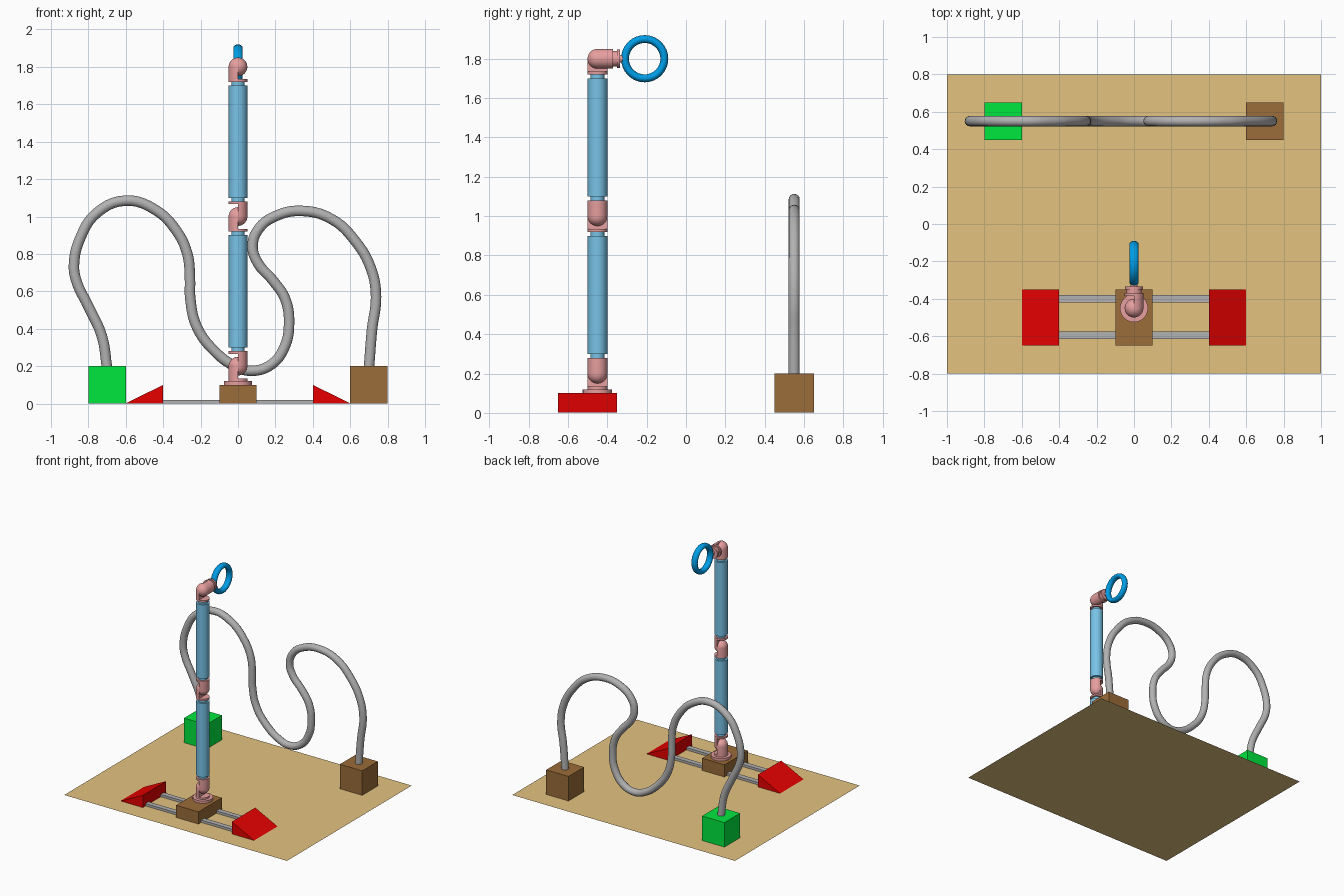
import bpy, bmesh, math
from mathutils import Matrix, Vector

if "Cube" in bpy.data.objects:
    bpy.data.objects.remove(bpy.data.objects["Cube"])


def srgb(*c):
    return [((v / 255 + 0.055) / 1.055) ** 2.4 if v > 10 else v / 255 / 12.92 for v in c] + [1]


def mat(name, *c):
    m = bpy.data.materials.new(name)
    m.diffuse_color = srgb(*c)
    m.use_nodes = True
    m.node_tree.nodes["Principled BSDF"].inputs["Base Color"].default_value = m.diffuse_color
    return m


TAN = mat("sand", 227, 194, 128)
BROWN = mat("brown", 155, 108, 56)
GREEN = mat("green", 0, 232, 62)
RED = mat("red", 232, 0, 0)
GREY = mat("grey", 178, 178, 178)
PINK = mat("pink", 242, 166, 166)
SKY = mat("light_blue", 128, 208, 246)
BLUE = mat("ring_blue", 0, 163, 238)
EPS = .001  # parts rest just above the sheet


def finish(name, bm, material, smooth=False):
    bmesh.ops.recalc_face_normals(bm, faces=bm.faces)
    me = bpy.data.meshes.new(name)
    bm.to_mesh(me)
    bm.free()
    me.materials.append(material)
    ob = bpy.data.objects.new(name, me)
    bpy.context.collection.objects.link(ob)
    if smooth:
        bpy.ops.object.select_all(action='DESELECT')
        ob.select_set(True)
        bpy.context.view_layer.objects.active = ob
        bpy.ops.object.shade_smooth_by_angle(angle=math.radians(35))
    return ob


def box(name, lo, hi, material):
    bm = bmesh.new()
    lo, hi = Vector(lo), Vector(hi)
    bmesh.ops.create_cube(bm, size=1, matrix=Matrix.Translation((lo + hi) / 2)
                          @ Matrix.Diagonal((*(hi - lo), 1)))
    return finish(name, bm, material)


def lathe(name, profile, material, matrix, half=False):
    """Turn an (r, z) profile around z; half keeps x > 0 and closes the cut."""
    bm = bmesh.new()
    vs = [bm.verts.new((0, r, z)) for r, z in profile]
    es = [bm.edges.new(p) for p in zip(vs, vs[1:])]
    bmesh.ops.spin(bm, geom=vs + es, cent=(0, 0, 0), axis=(0, 0, 1),
                   angle=-math.pi if half else -2 * math.pi, steps=16 if half else 32)
    bmesh.ops.remove_doubles(bm, verts=bm.verts, dist=1e-5)
    if half:
        bmesh.ops.edgeloop_fill(bm, edges=[e for e in bm.edges if e.is_boundary])
    bm.transform(matrix)
    return finish(name, bm, material, True)


def disc(name, r, a, b, material, matrix):
    """Cylinder of radius r between heights a and b of the local axis."""
    return lathe(name, [(0, a), (r, a), (r, b), (0, b)], material, matrix)


# ground sheet
bm = bmesh.new()
bm.faces.new([bm.verts.new(p) for p in ((-1, -.8, 0), (1, -.8, 0), (1, .8, 0), (-1, .8, 0))])
finish("ground_sheet", bm, TAN)

# cable end blocks and arm base
box("green_block", (-.8, .45, EPS), (-.6, .65, .2), GREEN)
box("brown_block", (.6, .45, EPS), (.8, .65, .2), BROWN)
box("arm_base", (-.1, -.65, EPS), (.1, -.35, .1), BROWN)

# rails and end ramps
for side, y in (("back", -.4), ("front", -.595)):
    box(side + "_rail", (-.4, y - .02, EPS), (.4, y + .02, .02), GREY)
for side, s in (("left", -1), ("right", 1)):
    bm = bmesh.new()
    a, b = ([bm.verts.new((s * x, y, z)) for x, z in ((.4, EPS), (.6, EPS), (.4, .1))]
            for y in (-.65, -.35))
    bm.faces.new(a)
    bm.faces.new(b)
    for i in range(3):
        j = (i + 1) % 3
        bm.faces.new((a[i], a[j], b[j], b[i]))
    finish(side + "_ramp", bm, RED)

# arm joints: two interlocking half capsules, each ending in a plate
R = .05
capsule = [(0, .08), (R, .08)] + [(R * math.cos(a), -R * math.sin(a))
                                  for a in (math.pi / 2 * i / 10 for i in range(10))] + [(0, -R)]
flip = Matrix.Rotation(math.pi, 4, 'Y')
bend = Matrix.Rotation(-math.pi / 2, 4, 'X')


def joint(name, z, tilt):
    at = Matrix.Translation((0, -.45, z))
    for part, m in (("lower", at @ flip), ("upper", at @ tilt)):
        lathe(f"{name}_{part}_half", capsule, PINK, m, True)
        disc(f"{name}_{part}_plate", R, .066, .08, PINK, m)


joint("base_joint", .2, Matrix())
joint("middle_joint", 1.0, Matrix())
joint("top_joint", 1.8, bend)

# arm tubes with narrow necks
axis = Matrix.Translation((0, -.45, 0))
disc("base_flange", .075, .1, .12, PINK, axis)
for name, z in (("lower", .3), ("upper", 1.1)):
    lathe(name + "_arm_tube", [(0, z - .02), (.035, z - .02), (.035, z), (R, z), (R, z + .6),
                               (.035, z + .6), (.035, z + .62), (0, z + .62)], SKY, axis)

# wrist and ring
wrist = Matrix.Translation((0, -.45, 1.8)) @ bend
lathe("wrist", [(0, .08), (.04, .08), (.04, .1), (.047, .1), (.047, .115), (.02, .115),
                (.02, .135), (0, .135)], PINK, wrist)
ring = [(.1 + .02 * math.cos(a), .025 * math.sin(a))
        for a in (math.tau * i / 16 for i in range(17))]
lathe("ring", ring, BLUE, Matrix.Translation((0, -.21, 1.8)) @ Matrix.Rotation(math.pi / 2, 4, 'Y'))

# winding cable
path = [(-.70, .19), (-.727, .358), (-.80, .52), (-.863, .652), (-.877, .74), (-.84, .893),
        (-.754, 1.02), (-.60, 1.085), (-.444, 1.037), (-.33, .925), (-.27, .797), (-.257, .668),
        (-.255, .56), (-.22, .41), (-.123, .278), (-.016, .2), (.075, .175), (.18, .21),
        (.25, .305), (.273, .428), (.252, .56), (.187, .658), (.107, .75), (.078, .84),
        (.112, .936), (.203, 1.003), (.342, 1.03), (.503, .985), (.626, .87), (.711, .722),
        (.738, .572), (.717, .40), (.70, .19)]
cu = bpy.data.curves.new("cable", 'CURVE')
cu.dimensions = '3D'
cu.bevel_depth = .028
cu.bevel_resolution = 6
cu.resolution_u = 5
cu.use_fill_caps = True
sp = cu.splines.new('BEZIER')
sp.bezier_points.add(len(path) - 1)
for p, (x, z) in zip(sp.bezier_points, path):
    p.co = (x, .55, z)
    p.handle_left_type = p.handle_right_type = 'AUTO'
cu.materials.append(GREY)
cable = bpy.data.objects.new("cable", cu)
bpy.context.collection.objects.link(cable)
bpy.ops.object.select_all(action='DESELECT')
cable.select_set(True)
bpy.context.view_layer.objects.active = cable
bpy.ops.object.convert(target='MESH')
bpy.ops.object.shade_smooth_by_angle(angle=math.radians(40))
